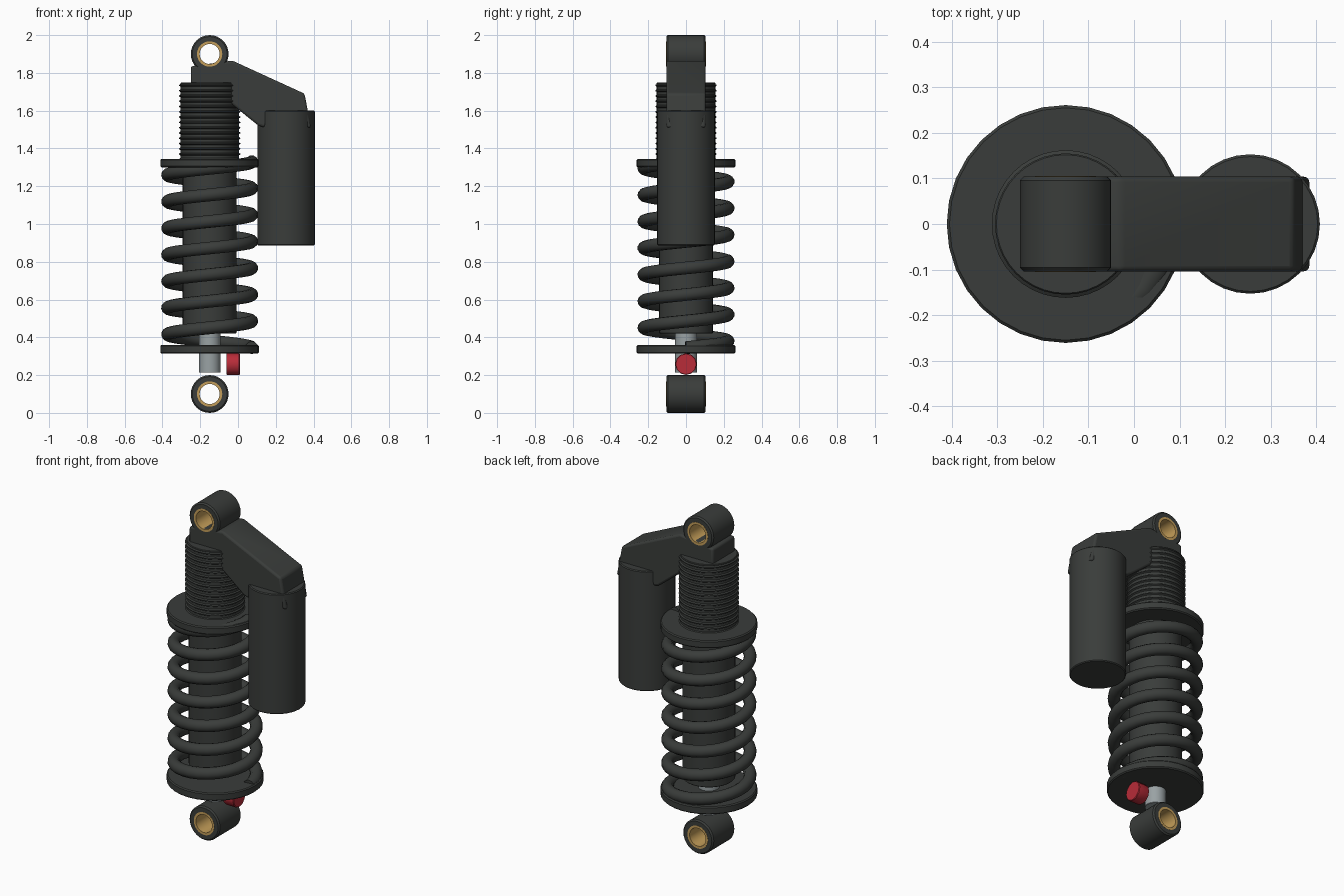
import bpy, bmesh
from math import sin, cos, pi, radians

if "Cube" in bpy.data.objects:
    bpy.data.objects.remove(bpy.data.objects["Cube"])

AX = -0.15   # damper axis
RX = 0.255   # reservoir axis


def material(name, rgb):
    m = bpy.data.materials.new(name)
    m.diffuse_color = (*rgb, 1)
    m.use_nodes = True
    m.node_tree.nodes["Principled BSDF"].inputs["Base Color"].default_value = m.diffuse_color
    return m


DARK = material("dark_metal", (0.042, 0.046, 0.043))
STEEL = material("steel", (0.32, 0.36, 0.37))
BRASS = material("brass", (0.55, 0.34, 0.10))
RED = material("red", (0.48, 0.025, 0.04))


def finish(obj, mat, angle=35):
    obj.data.materials.append(mat)
    bpy.ops.object.select_all(action='DESELECT')
    bpy.context.view_layer.objects.active = obj
    obj.select_set(True)
    bpy.ops.object.shade_smooth_by_angle(angle=radians(angle))
    return obj


def mesh_object(name, bm):
    bmesh.ops.recalc_face_normals(bm, faces=bm.faces)
    me = bpy.data.meshes.new(name)
    bm.to_mesh(me)
    bm.free()
    obj = bpy.data.objects.new(name, me)
    bpy.context.collection.objects.link(obj)
    return obj


def lathe(name, profile, mat, loc, rot=(0, 0, 0), n=32, closed=False):
    """Turn (radius, height) points about local z; open profiles get flat caps."""
    bm = bmesh.new()
    rings = [[bm.verts.new((r * cos(2 * pi * i / n), r * sin(2 * pi * i / n), z))
              for i in range(n)] for r, z in profile]
    pairs = list(zip(rings, rings[1:]))
    if closed:
        pairs.append((rings[-1], rings[0]))
    else:
        bm.faces.new(rings[0])
        bm.faces.new(rings[-1])
    for a, b in pairs:
        for i in range(n):
            j = (i + 1) % n
            bm.faces.new((a[i], a[j], b[j], b[i]))
    obj = mesh_object(name, bm)
    obj.location, obj.rotation_euler = loc, rot
    return finish(obj, mat)


def cylinder(name, r, z0, z1, mat, x=AX, b=0.004, n=32):
    return lathe(name, [(r - b, z0), (r, z0 + b), (r, z1 - b), (r - b, z1)], mat, (x, 0, 0), n=n)


# Mounting eyes with brass bushings
for label, z in (("lower", 0.1), ("upper", 1.9)):
    h, b = 0.104, 0.008
    side = (pi / 2, 0, 0)
    lathe(label + "_eye", [(0.066, -h), (0.1 - b, -h), (0.1, b - h), (0.1, h - b),
                           (0.1 - b, h), (0.066, h)], DARK, (AX, 0, z), side, closed=True)
    lathe(label + "_bushing", [(0.053, -h - .001), (0.067, -h - .001), (0.067, h + .001),
                               (0.053, h + .001)], BRASS, (AX, 0, z), side, closed=True)

# Shaft, damper body and spring perches
cylinder("piston_shaft", 0.057, 0.213, 0.6, STEEL, b=0.002)
cylinder("damper_body", 0.143, 0.42, 1.36, DARK)
cylinder("lower_spring_perch", 0.261, 0.314, 0.36, DARK, b=0.006)
cylinder("upper_spring_perch", 0.261, 1.3, 1.345, DARK, b=0.006)

# Threaded upper body with repeated ridges
threads, pitch = 15, 0.028
profile = [(0.155, 1.32)]
for i in range(threads):
    z = 1.335 + i * pitch
    profile += [(0.155, z), (0.162, z + 0.005), (0.162, z + 0.009), (0.155, z + 0.014)]
profile += [(0.155, 1.745), (0.152, 1.749)]
lathe("threaded_body", profile, DARK, (AX, 0, 0), n=40)

# Coil spring: seven turns
turns, per = 7, 28
curve = bpy.data.curves.new("coil_spring", 'CURVE')
curve.dimensions = '3D'
curve.bevel_depth = 0.034
curve.bevel_resolution = 4
curve.use_fill_caps = True
path = curve.splines.new('POLY')
path.points.add(turns * per)
for i, p in enumerate(path.points):
    a = 2 * pi * i / per
    p.co = (AX + 0.223 * cos(a), 0.223 * sin(a), 0.345 + 0.985 * i / (turns * per), 1)
spring = bpy.data.objects.new("coil_spring", curve)
bpy.context.collection.objects.link(spring)
bpy.ops.object.select_all(action='DESELECT')
bpy.context.view_layer.objects.active = spring
spring.select_set(True)
bpy.ops.object.convert(target='MESH')
finish(bpy.context.object, DARK, 50)

# Rebound adjuster knob, pointing sideways
lathe("adjuster_knob", [(0.055, 0), (0.057, 0.004), (0.057, 0.066), (0.054, 0.07)],
      RED, (-0.06, 0, 0.258), (0, pi / 2, 0), n=12)

# Reservoir
cylinder("reservoir", 0.153, 0.887, 1.6, DARK, x=RX, b=0.005)

# Bridge arm joining the body to the reservoir
outline = [(-0.25, 1.70), (-0.25, 1.835), (-0.03, 1.865), (0.352, 1.69),
           (0.387, 1.51), (0.355, 1.51), (0.34, 1.56), (0.17, 1.56), (0.14, 1.51),
           (0.105, 1.523), (-0.03, 1.632), (-0.10, 1.68)]
bm = bmesh.new()
face = bm.faces.new([bm.verts.new((x, -0.104, z)) for x, z in outline])
ext = bmesh.ops.extrude_face_region(bm, geom=[face])
bmesh.ops.translate(bm, vec=(0, 0.208, 0),
                    verts=[v for v in ext["geom"] if isinstance(v, bmesh.types.BMVert)])
arm = mesh_object("bridge_arm", bm)
bev = arm.modifiers.new("soft_edges", 'BEVEL')
bev.width = 0.012
bev.segments = 3
finish(arm, DARK)
